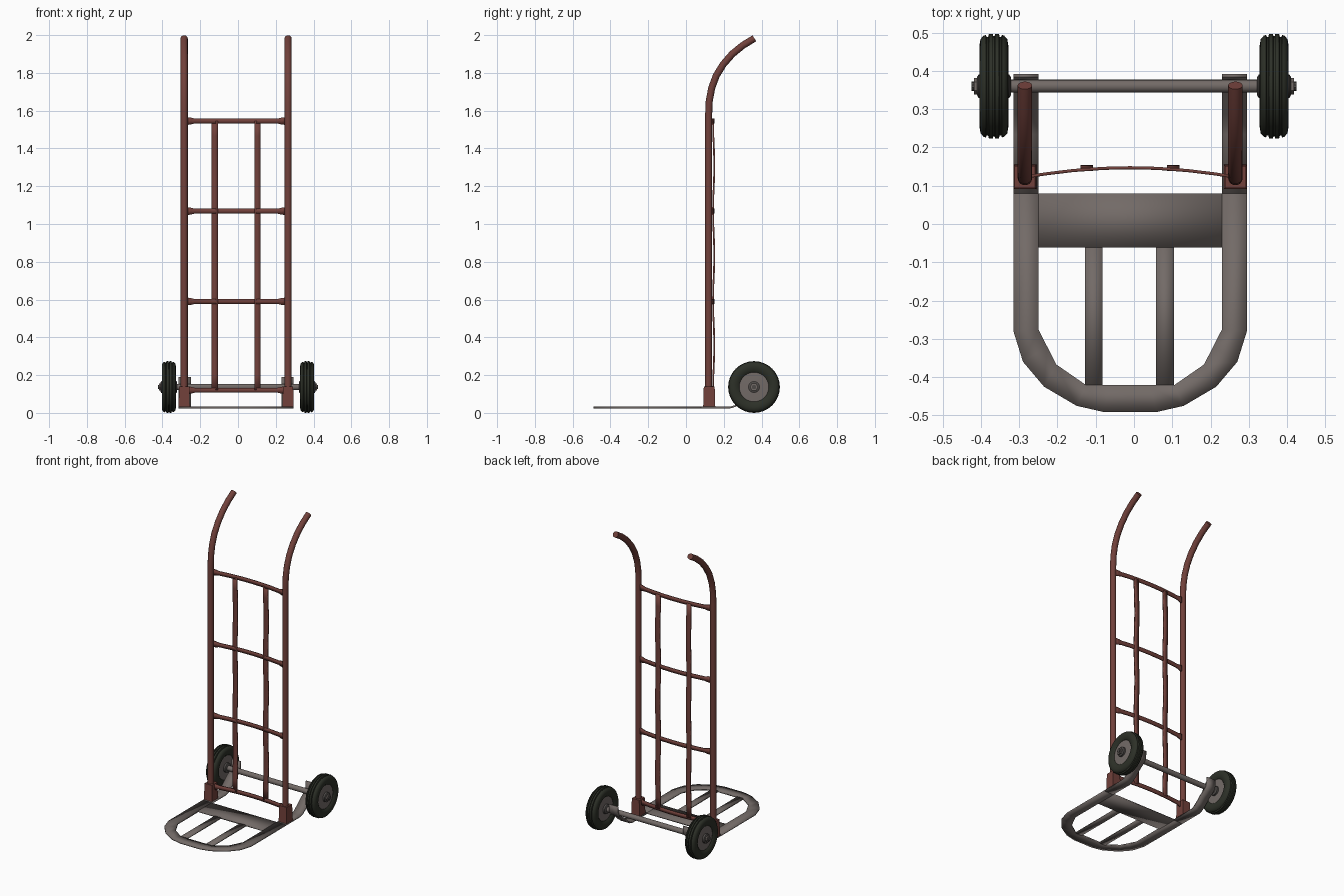
import bpy, bmesh, math
from mathutils import Matrix

if "Cube" in bpy.data.objects:
    bpy.data.objects.remove(bpy.data.objects["Cube"])

CX = -0.01                      # centre line of the frame
AXLE_Y, AXLE_Z = 0.36, 0.137

def material(name, rgb):
    m = bpy.data.materials.new(name)
    m.diffuse_color = (*rgb, 1)
    m.use_nodes = True
    m.node_tree.nodes["Principled BSDF"].inputs["Base Color"].default_value = m.diffuse_color
    return m

RED = material("worn red paint", (0.165, 0.052, 0.043))
GREY = material("dull steel", (0.17, 0.145, 0.135))
RUBBER = material("dark rubber", (0.026, 0.030, 0.021))
DARK = material("dark metal", (0.075, 0.068, 0.064))

def finish(bm, name, mat, angle=35):
    bmesh.ops.recalc_face_normals(bm, faces=bm.faces)
    me = bpy.data.meshes.new(name)
    bm.to_mesh(me)
    bm.free()
    ob = bpy.data.objects.new(name, me)
    bpy.context.collection.objects.link(ob)
    me.materials.append(mat)
    bpy.ops.object.select_all(action='DESELECT')
    bpy.context.view_layer.objects.active = ob
    ob.select_set(True)
    if angle:
        bpy.ops.object.shade_smooth_by_angle(angle=math.radians(angle))
    return ob

def strap(name, a, b, thick, mat):
    """Flat metal strip between two matching polylines."""
    bm = bmesh.new()
    va, vb = [bm.verts.new(p) for p in a], [bm.verts.new(p) for p in b]
    for i in range(len(a) - 1):
        bm.faces.new((va[i], va[i + 1], vb[i + 1], vb[i]))
    ob = finish(bm, name, mat)
    mod = ob.modifiers.new("thickness", 'SOLIDIFY')
    mod.thickness, mod.offset = thick, 0
    return ob

def rod(name, x0, x1, r, mat, sides=16):
    """Cylinder along x on the axle line."""
    bm = bmesh.new()
    bmesh.ops.create_cone(bm, cap_ends=True, segments=sides, radius1=r, radius2=r, depth=abs(x1 - x0))
    bm.transform(Matrix.Translation(((x0 + x1) / 2, AXLE_Y, AXLE_Z)) @ Matrix.Rotation(math.pi / 2, 4, 'Y'))
    return finish(bm, name, mat)

def lathe(name, x, profile, mat, sides, closed):
    """Turn (x offset, radius) points around the axle."""
    bm = bmesh.new()
    rings = [[bm.verts.new((x + dx, AXLE_Y + r * math.sin(t), AXLE_Z + r * math.cos(t)))
              for t in (2 * math.pi * k / sides for k in range(sides))] for dx, r in profile]
    n = len(rings)
    for i in range(n if closed else n - 1):
        p, q = rings[i], rings[(i + 1) % n]
        for k in range(sides):
            j = (k + 1) % sides
            bm.faces.new((p[k], p[j], q[j], q[k]))
    if not closed:
        bm.faces.new(rings[0])
        bm.faces.new(rings[-1])
    return finish(bm, name, mat)

def bow(x):
    """Backward bulge of the back rest."""
    return 0.147 - 0.024 * ((x - CX) / 0.27) ** 2

# Handle tubes: straight up, then swept back
path = [(0.12, 0.03), (0.12, 0.8), (0.12, 1.58), (0.123, 1.65), (0.136, 1.72), (0.16, 1.785),
        (0.197, 1.845), (0.245, 1.9), (0.3, 1.945), (0.362, 1.983)]
for side, s in (("left", -1), ("right", 1)):
    x = CX + s * 0.275
    bm = bmesh.new()
    rings, sides, r = [], 14, 0.019
    for i, (y, z) in enumerate(path):
        (y0, z0), (y1, z1) = path[max(i - 1, 0)], path[min(i + 1, len(path) - 1)]
        a = math.atan2(y1 - y0, z1 - z0)
        rings.append([bm.verts.new((x + r * math.cos(t), y + r * math.sin(t) * math.cos(a),
                                    z - r * math.sin(t) * math.sin(a)))
                      for t in (2 * math.pi * k / sides for k in range(sides))])
    for p, q in zip(rings, rings[1:]):
        for k in range(sides):
            j = (k + 1) % sides
            bm.faces.new((p[k], p[j], q[j], q[k]))
    bm.faces.new(rings[0])
    bm.faces.new(rings[-1])
    finish(bm, side + "_handle_tube", RED)

    # Tapered foot socket
    bm = bmesh.new()
    bmesh.ops.create_cube(bm, size=1)
    for v in bm.verts:
        k = 0.9 if v.co.z > 0 else 1
        v.co = (x + v.co.x * 0.06 * k, 0.123 + v.co.y * 0.064 * k, 0.086 + v.co.z * 0.108)
    finish(bm, side + "_foot_socket", RED, 0)

    # Rail from the toe plate sweeping up behind the axle
    rail = [(0.08, 0.029), (0.235, 0.029), (0.26, 0.036), (0.29, 0.058), (0.325, 0.09),
            (0.36, 0.115), (0.382, 0.14), (0.387, 0.19)]
    inner, outer = CX + s * 0.24, CX + s * 0.305
    strap(side + "_axle_rail", [(inner, y, z) for y, z in rail],
          [(outer, y, z) for y, z in rail], 0.009, GREY)

# Curved cross bars with flared ends
for i, z in enumerate((0.12, 0.59, 1.068, 1.545)):
    pts = [(-0.265, 0.021), (-0.24, 0.018), (-0.22, 0.013), (-0.15, 0.013), (-0.07, 0.013), (0, 0.013)]
    pts += [(-x, h) for x, h in reversed(pts[:-1])]
    strap(f"cross_bar_{i + 1}", [(CX + x, bow(CX + x), z - h) for x, h in pts],
          [(CX + x, bow(CX + x), z + h) for x, h in pts], 0.008, RED)

# Upright slats, gently bent between the bars
for side, x in (("left", -0.123), ("right", 0.103)):
    rows = [(0.12 + 1.425 * k / 18, 0.143 + 0.007 * math.sin(math.pi * k / 6) ** 2) for k in range(19)]
    strap(side + "_slat", [(x - 0.0165, y, z) for z, y in rows],
          [(x + 0.0165, y, z) for z, y in rows], 0.009, RED)

# Toe plate: rounded loop, cross plate, two ribs
out = [(0.305, 0.08), (0.305, -0.28), (0.28, -0.36), (0.225, -0.425), (0.14, -0.475), (0.07, -0.491)]
inn = [(0.24, 0.08), (0.24, -0.275), (0.217, -0.32), (0.193, -0.367), (0.115, -0.421), (0.05, -0.421)]
def loop(pts):
    return [(CX + x, y, 0.029) for x, y in pts] + [(CX - x, y, 0.029) for x, y in reversed(pts)]
strap("toe_loop", loop(out), loop(inn), 0.01, GREY)

def flat(name, x0, x1, y0, y1):
    strap(name, [(x0, y0, 0.029), (x0, y1, 0.029)], [(x1, y0, 0.029), (x1, y1, 0.029)], 0.008, GREY)
flat("toe_cross_plate", CX - 0.245, CX + 0.245, -0.062, 0.08)
flat("left_toe_rib", -0.128, -0.082, -0.425, -0.06)
flat("right_toe_rib", 0.058, 0.104, -0.425, -0.06)

# Axle and wheels
rod("axle", -0.405, 0.405, 0.017, GREY)
tyre = [(-0.026, 0.078), (-0.034, 0.088), (-0.0375, 0.108), (-0.035, 0.123), (-0.027, 0.132),
        (-0.021, 0.134), (-0.019, 0.129), (-0.015, 0.129), (-0.013, 0.137), (-0.003, 0.137), (-0.002, 0.131)]
tyre += [(-x, r) for x, r in reversed(tyre)]
disc = [(-0.028, 0.03), (-0.025, 0.086), (0.025, 0.086), (0.028, 0.03)]
hub = [(-0.044, 0.024), (-0.04, 0.031), (0.04, 0.031), (0.044, 0.024)]
for side, s in (("left", -1), ("right", 1)):
    x = s * 0.366
    lathe(side + "_tyre", x, tyre, RUBBER, 32, True)
    lathe(side + "_wheel_disc", x, disc, GREY, 16, False)
    lathe(side + "_hub", x, hub, DARK, 16, False)
    rod(side + "_axle_nut", s * 0.405, s * 0.418, 0.022, GREY, 6)
    rod(side + "_axle_tip", s * 0.41, s * 0.424, 0.012, DARK, 10)
